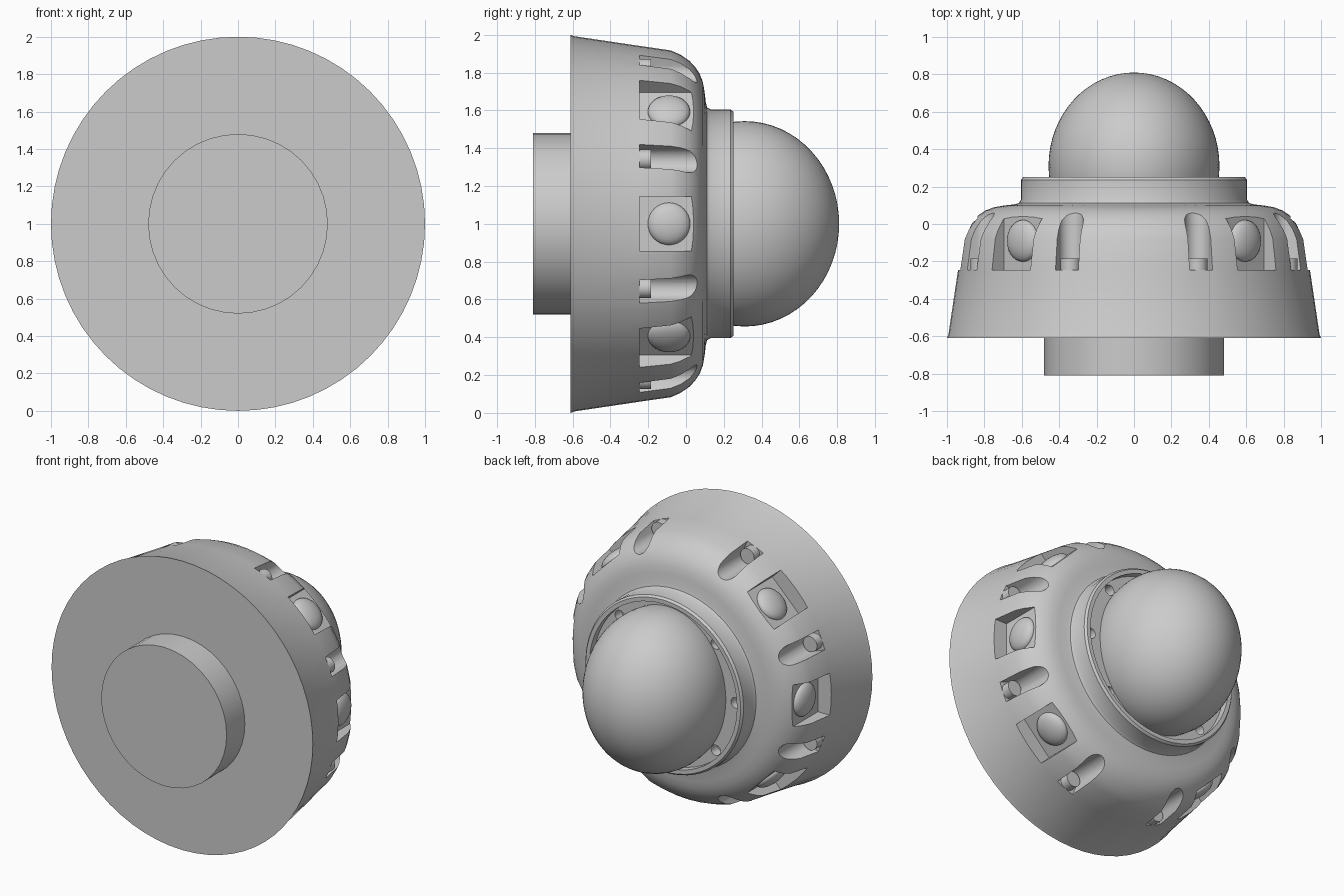
import bpy, bmesh, math
from mathutils import Matrix, Vector

cube = bpy.data.objects.get("Cube")
if cube:
    bpy.data.objects.remove(cube, do_unlink=True)

grey = bpy.data.materials.new("housing_grey")
grey.use_nodes = True
colour = (0.6, 0.6, 0.6, 1)
grey.diffuse_color = colour
grey.node_tree.nodes["Principled BSDF"].inputs["Base Color"].default_value = colour

CENTRE = Matrix.Translation((0, 0, 1))


def around(angle):
    """Local +x points outward from the main axis at this angle."""
    return CENTRE @ Matrix.Rotation(-math.radians(angle), 4, 'Y')


def finish(name, bm, matrix):
    bmesh.ops.recalc_face_normals(bm, faces=bm.faces)
    bm.transform(matrix)
    mesh = bpy.data.meshes.new(name)
    bm.to_mesh(mesh)
    bm.free()
    mesh.materials.append(grey)
    obj = bpy.data.objects.new(name, mesh)
    bpy.context.collection.objects.link(obj)
    return obj


def select(obj):
    bpy.ops.object.select_all(action='DESELECT')
    obj.select_set(True)
    bpy.context.view_layer.objects.active = obj


def smooth(obj, angle=32):
    select(obj)
    bpy.ops.object.shade_smooth_by_angle(angle=math.radians(angle))


def lathe(name, profile, steps, scale=(1, 1, 1)):
    """Spin (radius, y) points around the y axis."""
    bm = bmesh.new()
    verts = [bm.verts.new((r, y, 0)) for r, y in profile]
    edges = [bm.edges.new(pair) for pair in zip(verts, verts[1:])]
    bmesh.ops.spin(bm, geom=verts + edges, cent=(0, 0, 0), axis=(0, 1, 0),
                   angle=math.tau, steps=steps, use_duplicate=False)
    bmesh.ops.remove_doubles(bm, verts=bm.verts, dist=0.0005)
    return finish(name, bm, CENTRE @ Matrix.Diagonal((*scale, 1)))


def arc(cx, cz, radius, start, end, count):
    angles = [math.radians(start + (end - start) * i / count) for i in range(count + 1)]
    return [(cx + radius * math.cos(a), cz + radius * math.sin(a)) for a in angles]


def prism(bm, outline, y0, y1, matrix):
    """Extrude an (x, z) outline along y."""
    face = bm.faces.new([bm.verts.new(matrix @ Vector((x, y0, z))) for x, z in outline])
    new = bmesh.ops.extrude_face_region(bm, geom=[face])["geom"]
    bmesh.ops.translate(bm, vec=(0, y1 - y0, 0),
                        verts=[v for v in new if isinstance(v, bmesh.types.BMVert)])


LENSES = [0, 45, 135, 180, 225, 315]
LAMPS = [22.5 + 45 * i for i in range(8)]

# Flared housing with rounded shoulder, collar and recessed rim
housing = lathe("housing", [
    (0, -0.61), (1.0, -0.61), (0.992, -0.59), (0.94, -0.24), (0.917, -0.08),
    (0.895, -0.03), (0.862, 0.018), (0.83, 0.048), (0.794, 0.072),
    (0.75, 0.089), (0.7, 0.098), (0.64, 0.105), (0.615, 0.112),
    (0.605, 0.13), (0.605, 0.235), (0.593, 0.25), (0.565, 0.25),
    (0.565, 0.2), (0, 0.2)], 64)

# Cutters: square lens pockets, round-bottomed lamp slots, screw holes
bm = bmesh.new()
for a in LENSES:
    prism(bm, [(0.838, -0.145), (1.2, -0.145), (1.2, 0.145), (0.838, 0.145)],
          -0.245, 0.12, around(a))
    prism(bm, arc(0.52, 0, 0.036, 0, 345, 23), 0.13, 0.22, around(a))
for a in LAMPS:
    slot = arc(0.88, 0, 0.066, 90, 270, 16) + [(1.2, -0.066), (1.2, 0.066)]
    prism(bm, slot, -0.245, 0.12, around(a))
cutter = finish("pocket_cutter", bm, Matrix.Identity(4))
cutter.hide_render = True
cut = housing.modifiers.new("pockets", 'BOOLEAN')
cut.operation = 'DIFFERENCE'
cut.solver = 'EXACT'
cut.object = cutter
select(housing)
bpy.ops.object.modifier_apply(modifier=cut.name)
bpy.data.objects.remove(cutter, do_unlink=True)
smooth(housing)

# Mounting stub at the front
smooth(lathe("mounting_stub", [(0, -0.81), (0.48, -0.81), (0.48, -0.6), (0, -0.6)], 40))

# Oval dome at the back
dome = lathe("dome", arc(0, 0, 1, -90, 90, 32), 64, (0.457, 0.5, 0.543))
dome.location.y = 0.31
smooth(dome, 60)

# Shallow lens in each square pocket
for i, a in enumerate(LENSES):
    bm = bmesh.new()
    bmesh.ops.create_uvsphere(bm, u_segments=32, v_segments=16, radius=1)
    place = Matrix.Translation((0.838, -0.09, 0)) @ Matrix.Diagonal((0.05, 0.112, 0.112, 1))
    smooth(finish(f"lens_{i + 1}", bm, around(a) @ place), 60)

# Small lamp post in each slot
for i, a in enumerate(LAMPS):
    bm = bmesh.new()
    prism(bm, arc(0.888, 0, 0.053, 0, 345, 23), -0.25, -0.185, around(a))
    smooth(finish(f"lamp_{i + 1}", bm, Matrix.Identity(4)))
